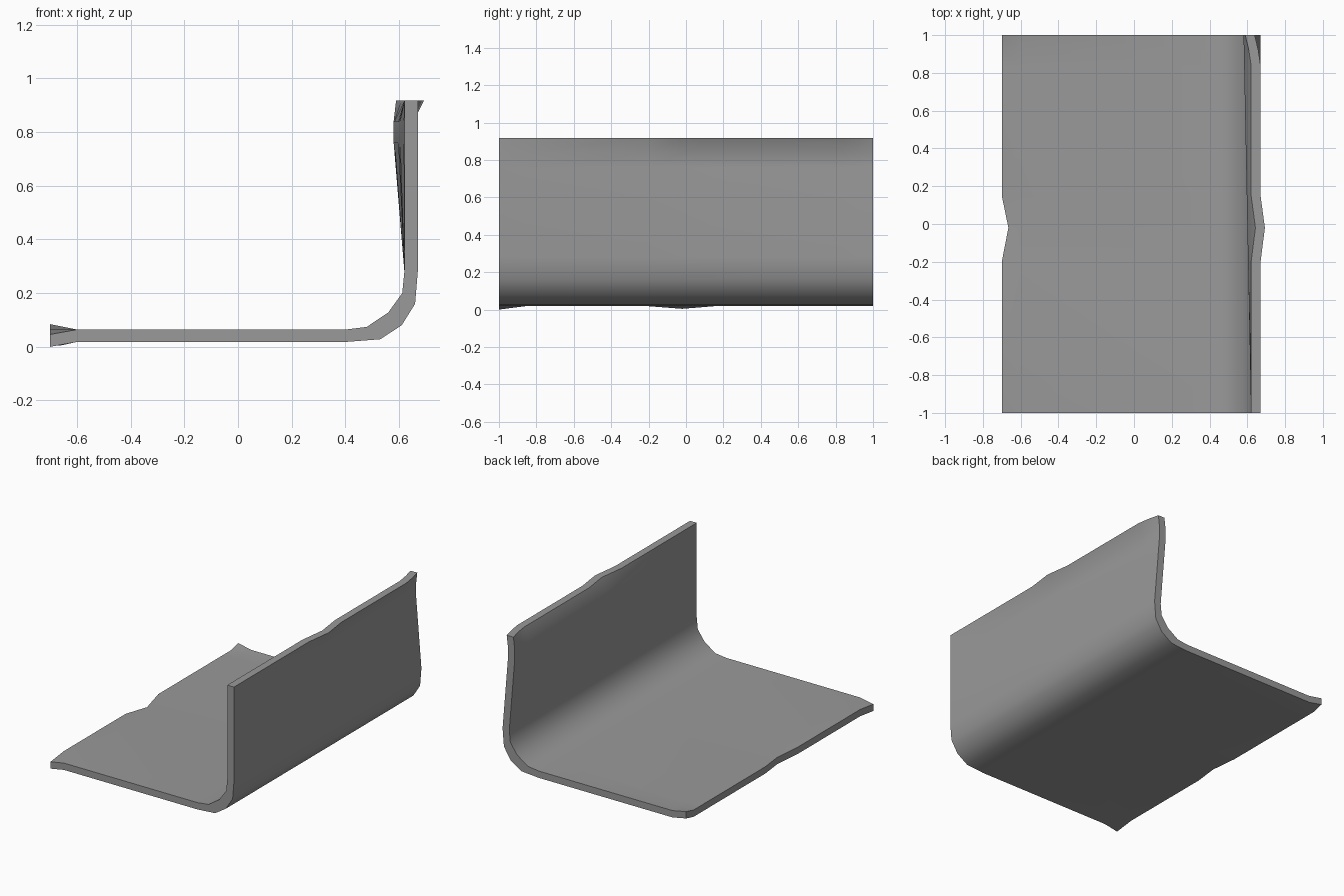
import bpy, bmesh, math

cube = bpy.data.objects.get("Cube")
if cube:
    bpy.data.objects.remove(cube, do_unlink=True)

# Grey metal
metal = bpy.data.materials.new("grey metal")
metal.use_nodes = True
GREY = (0.32, 0.32, 0.32, 1)
metal.diffuse_color = GREY
metal.node_tree.nodes["Principled BSDF"].inputs["Base Color"].default_value = GREY

# Cross-section of the bent plate, from the floor edge to the wall top
OUTER = [(-0.7, 0.018), (-0.6, 0.018), (0.4, 0.018), (0.53, 0.028), (0.61, 0.08),
         (0.66, 0.16), (0.67, 0.28), (0.67, 0.76), (0.67, 0.84), (0.67, 0.917)]
INNER = [(-0.7, 0.064), (-0.6, 0.064), (0.4, 0.064), (0.48, 0.074), (0.56, 0.128),
         (0.612, 0.2), (0.62, 0.28), (0.62, 0.76), (0.62, 0.84), (0.62, 0.917)]
LAST = len(OUTER) - 1
STATIONS = [-1, -0.86, -0.2, -0.02, 0.15, 0.84, 0.92, 1]


def dent(i, y):
    """Offset in x and z of profile point i at depth y."""
    dx = dz = 0
    middle, front, back = y == -0.02, y == -1, y == 1
    if i == 0:                        # worn floor edge
        if middle:
            dx, dz = 0.035, -0.014
        elif front:
            dz = -0.018
        elif back:
            dz = 0.02
    elif i == LAST:                   # worn wall top
        if middle:
            dx = 0.023
        elif back:
            dx = -0.031
        elif y > 0.9:
            dx = -0.012
    elif i >= LAST - 2:               # wall leans in towards the back
        dx = -0.02 * (y + 1)
    return dx, dz


bm = bmesh.new()


def row(points, y):
    verts = []
    for i, (x, z) in enumerate(points):
        dx, dz = dent(i, y)
        verts.append(bm.verts.new((x + dx, y, z + dz)))
    return verts


# Loft the closed section through all depths
outer = [row(OUTER, y) for y in STATIONS]
inner = [row(INNER, y) for y in STATIONS]
for s in range(len(STATIONS) - 1):
    loop_a = outer[s] + inner[s][::-1]
    loop_b = outer[s + 1] + inner[s + 1][::-1]
    for i in range(len(loop_a)):
        j = (i + 1) % len(loop_a)
        bm.faces.new((loop_a[i], loop_a[j], loop_b[j], loop_b[i]))

# Close both ends with a strip of quads
for s in (0, -1):
    for i in range(LAST):
        bm.faces.new((outer[s][i], outer[s][i + 1], inner[s][i + 1], inner[s][i]))
bmesh.ops.recalc_face_normals(bm, faces=bm.faces[:])

mesh = bpy.data.meshes.new("bent_plate")
bm.to_mesh(mesh)
bm.free()
mesh.materials.append(metal)
plate = bpy.data.objects.new("bent_plate", mesh)
bpy.context.collection.objects.link(plate)

# Smooth the bend while keeping the plate edges sharp
bpy.ops.object.select_all(action="DESELECT")
plate.select_set(True)
bpy.context.view_layer.objects.active = plate
bpy.ops.object.shade_smooth_by_angle(angle=math.radians(40))
